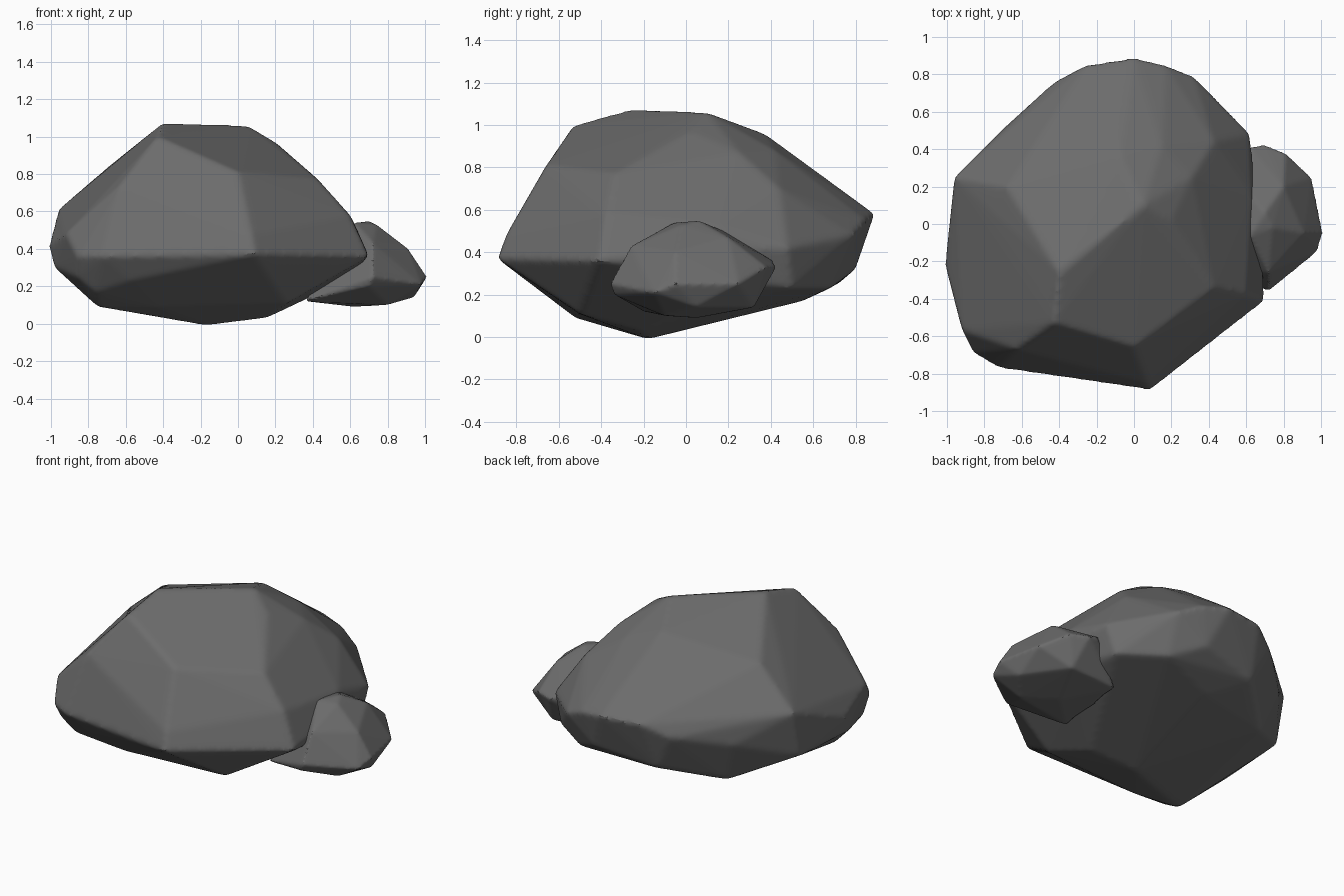
import bpy, bmesh

stone = bpy.data.materials.new("dark_stone")
stone.diffuse_color = (.15, .15, .15, 1)


def rock(name, points, voxel, smooth):
    """Faceted boulder: convex hull of its corner points, remeshed and softened."""
    bm = bmesh.new()
    for p in points:
        bm.verts.new(p)
    bmesh.ops.convex_hull(bm, input=bm.verts)
    bmesh.ops.delete(bm, geom=[v for v in bm.verts if not v.link_faces], context='VERTS')
    bmesh.ops.recalc_face_normals(bm, faces=bm.faces)
    me = bpy.data.meshes.new(name)
    bm.to_mesh(me)
    bm.free()
    me.materials.append(stone)
    ob = bpy.data.objects.new(name, me)
    bpy.context.collection.objects.link(ob)
    r = ob.modifiers.new("remesh", 'REMESH')
    r.mode = 'VOXEL'
    r.voxel_size = voxel
    s = ob.modifiers.new("soften", 'SMOOTH')
    s.factor = 0.5
    s.iterations = smooth
    bpy.ops.object.select_all(action='DESELECT')
    bpy.context.view_layer.objects.active = ob
    ob.select_set(True)
    bpy.ops.object.convert(target='MESH')
    bpy.ops.object.shade_smooth_by_angle(angle=0.45)
    return ob


# Large boulder
rock("large_boulder", [
    # crown
    (-.40, -.26, 1.075), (.05, .10, 1.06), (-.43, -.53, 1.0), (0, -.66, .81),
    (.20, .02, .97), (-.08, .37, .96), (.15, .42, .88), (-.30, .35, .87),
    # right shoulder
    (.43, -.34, .77), (.31, .25, .87), (.43, .44, .70), (.60, -.38, .58),
    (.70, -.41, .36), (.62, .48, .42), (.63, .15, .52), (.69, -.2, .38),
    (.56, .50, .23), (.55, .10, .22),
    # back
    (0, .89, .58), (-.26, .85, .58), (.17, .85, .55), (.32, .79, .48),
    (.1, .80, .32), (-.3, .73, .26), (.3, .68, .23), (-.42, .765, .50),
    # left
    (-.68, .20, .85), (-.96, .25, .61), (-.63, -.67, .74), (-.92, -.57, .48),
    (-1.01, -.22, .42), (-.96, .18, .31), (-.98, -.3, .30), (-.70, .51, .43),
    (-.72, -.77, .36), (-.86, -.69, .36), (-.86, -.62, .25), (-.76, -.61, .17),
    # front rim
    (.09, -.89, .37), (.07, -.85, .48), (-.58, -.70, .23),
    # underside
    (-.17, -.18, -.01), (.15, -.22, .03), (-.75, -.48, .09), (-.45, -.52, .09),
    (.26, -.50, .11), (-.1, .55, .17), (-.61, .45, .16),
], .018, 5)

# Small side boulder
rock("small_boulder", [
    (.70, .06, .55), (.62, -.06, .54), (.60, .18, .50), (.72, -.26, .43),
    (.80, .20, .47), (.74, -.02, .53), (.91, -.05, .40), (.62, .41, .36),
    (.70, .425, .33), (.81, .38, .33), (.95, .25, .25), (1.01, -.05, .25),
    (.98, -.15, .21), (.72, -.36, .25), (.70, -.34, .20), (.94, .05, .14),
    (.75, .32, .14), (.62, .05, .09), (.80, -.10, .10), (.36, -.2, .12),
    (.40, .3, .14),
], .012, 4)
